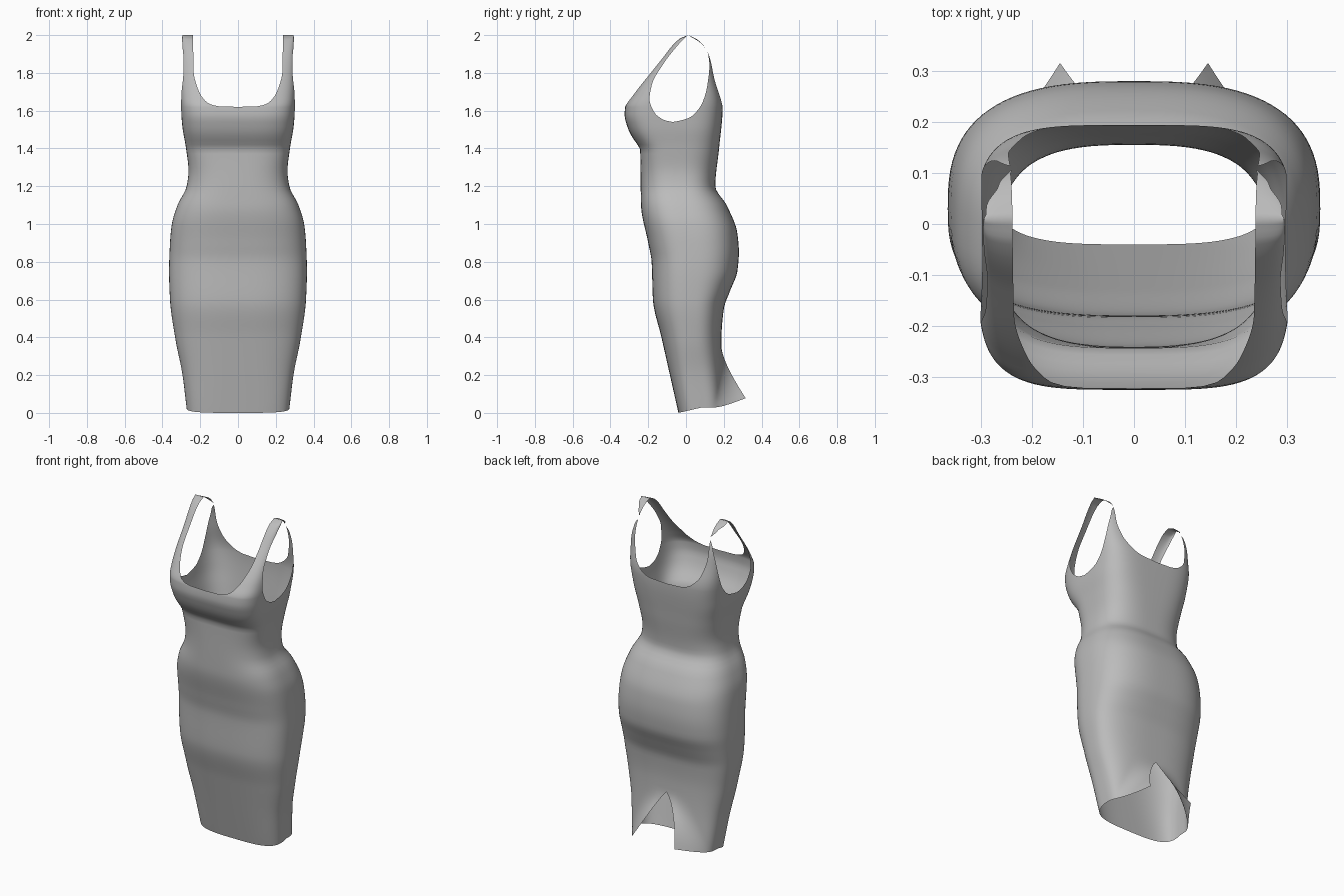
import bpy
import bmesh
from math import sin, cos, asin, acos, pi

old_cube = bpy.data.objects.get("Cube")
if old_cube:
    bpy.data.objects.remove(old_cube, do_unlink=True)

COLUMNS = 24      # faces per quarter turn
SLIT_TOP = 0.34   # height of the back slit

# Silhouette curves, each a list of (height, value)
half_width = [(0, .272), (.2, .295), (.4, .333), (.6, .36), (.75, .365), (.9, .36), (1, .35),
              (1.1, .32), (1.2, .272), (1.28, .262), (1.4, .275), (1.52, .295), (1.7, .307), (2, .295)]
front_line = [(0, -.04), (.2, -.085), (.4, -.13), (.6, -.175), (.8, -.182), (.9, -.2), (1.1, -.238),
              (1.4, -.243), (1.43, -.265), (1.5, -.305), (1.58, -.325), (1.62, -.322), (1.68, -.288),
              (1.87, -.138), (1.98, -.037), (2, .01)]
back_line = [(0, .2), (.4, .188), (.55, .2), (.65, .235), (.75, .272), (.85, .28), (.95, .272),
             (1.1, .215), (1.2, .155), (1.4, .175), (1.62, .194), (1.77, .162), (1.88, .135),
             (1.94, .103), (1.98, .057), (2, .01)]
side_line = [(0, .08), (.4, .03), (.8, .03), (1.2, -.04), (1.54, -.07), (1.7, -.04), (1.85, 0), (2, .01)]
squareness = [(0, 3.4), (.4, 2.8), (1.2, 2.8), (1.5, 3.8), (2, 6)]

# Edges of the neckline and armholes
front_neck = [(1.54, 0), (1.62, 0), (1.623, .1), (1.64, .16), (1.71, .21), (1.81, .235), (2, .238)]
back_neck = [(1.54, 0), (1.615, 0), (1.62, .1), (1.64, .16), (1.71, .22), (1.83, .246), (2, .238)]
front_arm = [(1.54, -.07), (1.55, -.115), (1.59, -.167), (1.66, -.193), (1.74, -.18),
             (1.84, -.125), (1.95, -.04), (2, .01)]
back_arm = [(1.54, -.07), (1.55, -.02), (1.57, .03), (1.65, .09), (1.74, .114), (1.84, .124),
            (1.91, .114), (1.96, .075), (2, .01)]


def sample(curve, z):
    """Smooth interpolation that never overshoots the given points."""
    last = len(curve) - 1
    slope = [(b[1] - a[1]) / (b[0] - a[0]) for a, b in zip(curve, curve[1:])]

    def tangent(i):
        before, after = slope[max(i - 1, 0)], slope[min(i, last - 1)]
        return 2 * before * after / (before + after) if before * after > 0 else 0

    i = 0
    while i < last - 1 and z > curve[i + 1][0]:
        i += 1
    (start, a), (end, b) = curve[i], curve[i + 1]
    span = end - start
    s = min(max((z - start) / span, 0), 1)
    rest = 1 - s
    return (a * rest * rest * (1 + 2 * s) + b * s * s * (1 + 2 * rest)
            + span * s * rest * (tangent(i) * rest - tangent(i + 1) * s))


def depth(z, sign):
    """Distance from the side line to the back (+) or front (-)."""
    line = back_line if sign > 0 else front_line
    return max(abs(sample(line, z) - sample(side_line, z)), .0001)


def angle_at_x(z, x):
    ratio = min(x / sample(half_width, z), 1)
    return acos(ratio ** (sample(squareness, z) / 2))


def angle_at_y(z, y, sign):
    ratio = sign * (y - sample(side_line, z)) / depth(z, sign)
    return asin(min(max(ratio, 0), .97) ** (sample(squareness, z) / 2))


def surface_point(z, angle):
    """Point on the rounded cross-section; positive angles face the back."""
    sign = 1 if angle > 0 else -1
    power = 2 / sample(squareness, z)
    x = sample(half_width, z) * max(cos(angle), 0) ** power
    if abs(abs(angle) - pi / 2) < .0001:
        x = 0
    y = sample(side_line, z) + sign * depth(z, sign) * abs(sin(angle)) ** power
    return x, y, z


def slit_half_width(z):
    return .145 * max(1 - z / SLIT_TOP, 0) ** .8


def skirt_point(z, angle):
    """Surface point with the slanted hem and flared slit corners."""
    x, y, z = surface_point(z, angle)
    fade = max(1 - z / SLIT_TOP, 0)
    lift = .028 * min(max((y + .04) / .12, 0), 1)
    if angle > 0:
        near = max(1 - abs(x - slit_half_width(z)) / .12, 0) ** 1.5
        y += .12 * near * fade ** 1.4
        lift += .05 * near
    return x, y, z + lift * fade


def add_grid(bm, rows):
    grid = [[bm.verts.new(point) for point in row] for row in rows]
    for low, high in zip(grid, grid[1:]):
        for i in range(len(low) - 1):
            bm.faces.new((low[i], low[i + 1], high[i + 1], high[i]))


def spread(start, end, count):
    return [start + (end - start) * i / count for i in range(count + 1)]


bm = bmesh.new()

# Skirt and bodice up to the underarm, one half from back to front
body = []
for z in spread(0, SLIT_TOP, 12) + spread(SLIT_TOP, 1.54, 50)[1:]:
    start = angle_at_x(z, slit_half_width(z))
    angles = spread(start, 0, COLUMNS) + spread(0, -pi / 2, COLUMNS)[1:]
    body.append([skirt_point(z, angle) for angle in angles])
add_grid(bm, body)

# Upper panels narrowing into the shoulder straps
heights = spread(1.54, 1.615, 12) + [1.62, 1.623] + spread(1.63, 1.95, 26) + spread(1.955, 2, 9)
for sign, neck, arm in ((-1, front_neck, front_arm), (1, back_neck, back_arm)):
    panel = []
    for z in heights:
        outer = angle_at_y(z, sample(arm, z), sign)
        inner = max(angle_at_x(z, sample(neck, z)), outer)
        panel.append([surface_point(z, sign * angle) for angle in spread(outer, inner, COLUMNS)])
    add_grid(bm, panel if sign < 0 else [row[::-1] for row in panel])

bmesh.ops.remove_doubles(bm, verts=bm.verts[:], dist=.0008)
bmesh.ops.recalc_face_normals(bm, faces=bm.faces[:])
bm.faces.ensure_lookup_table()
side_face = max(bm.faces, key=lambda face: face.calc_center_median().x)
if side_face.normal.x < 0:
    bmesh.ops.reverse_faces(bm, faces=bm.faces[:])

mesh = bpy.data.meshes.new("dress")
bm.to_mesh(mesh)
bm.free()
dress = bpy.data.objects.new("dress", mesh)
bpy.context.collection.objects.link(dress)

# Single grey cloth
cloth = bpy.data.materials.new("grey_cloth")
cloth.use_nodes = True
grey = (.5, .5, .5, 1)
cloth.diffuse_color = grey
cloth.node_tree.nodes["Principled BSDF"].inputs["Base Color"].default_value = grey
mesh.materials.append(cloth)

# Mirror to the other half and smooth the cloth
mirror = dress.modifiers.new("mirror", 'MIRROR')
mirror.merge_threshold = .001
bpy.context.view_layer.objects.active = dress
dress.select_set(True)
bpy.ops.object.shade_smooth_by_angle(angle=pi / 3)
